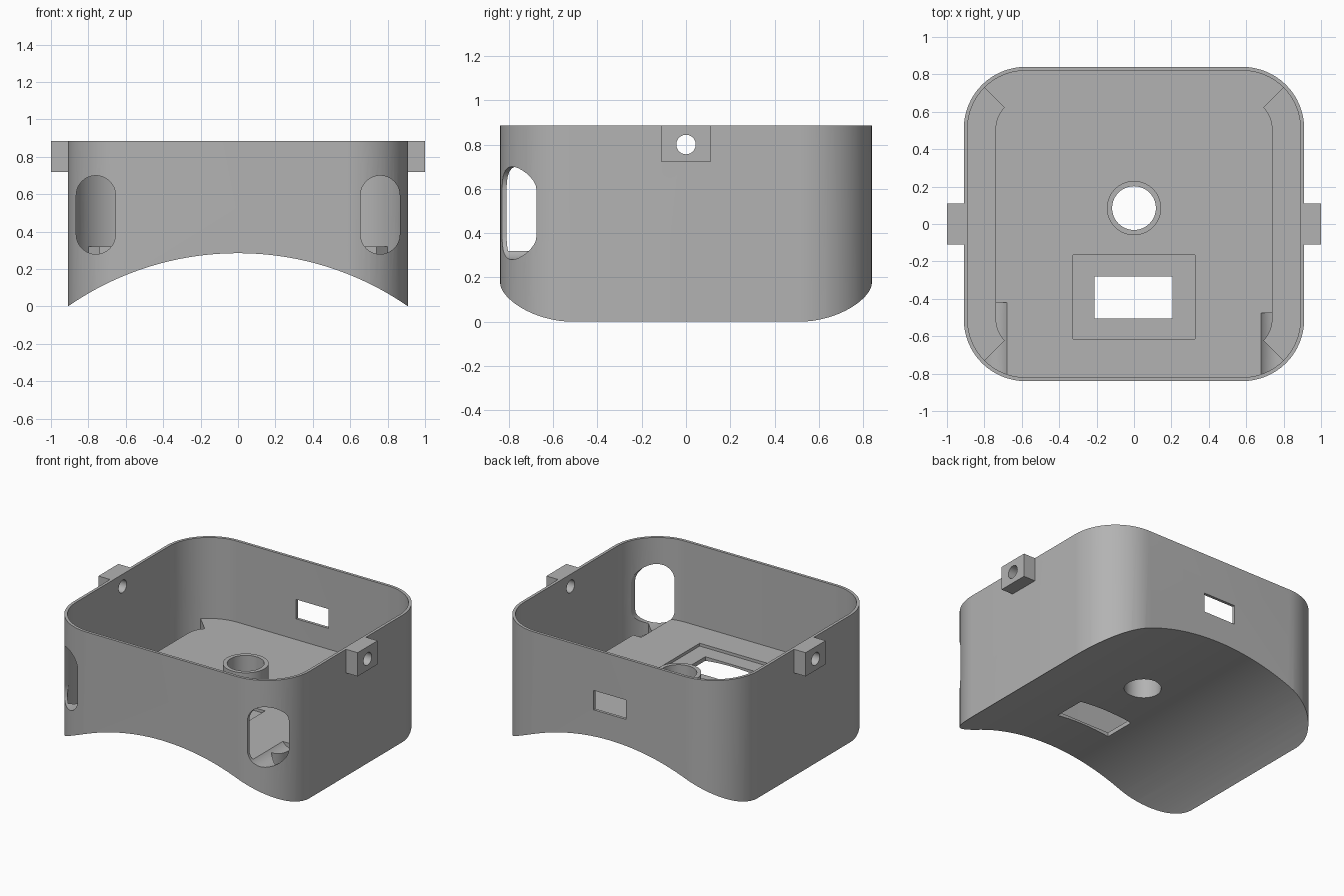
import bpy, bmesh
from math import sin, cos, radians, pi

if "Cube" in bpy.data.objects:
    bpy.data.objects.remove(bpy.data.objects["Cube"], do_unlink=True)

grey = bpy.data.materials.new("plain_grey")
grey.use_nodes = True
grey.diffuse_color = (0.45, 0.45, 0.45, 1)
grey.node_tree.nodes["Principled BSDF"].inputs["Base Color"].default_value = grey.diffuse_color

HALF_X, HALF_Y, TOP, RADIUS, WALL = 0.91, 0.84, 0.885, 0.33, 0.02
CX, CY = HALF_X - RADIUS, HALF_Y - RADIUS      # corner arc centres
FLOOR, ARCH_TOP, ARCH_R = 0.32, 0.285, 1.595
BOSS_Y = 0.085


def arc(cx, cy, r, start, end, steps=16):
    angles = [radians(start + (end - start) * i / steps) for i in range(steps + 1)]
    return [(cx + r * cos(a), cy + r * sin(a)) for a in angles]


def circle(cx, cy, r, steps=64):
    return arc(cx, cy, r, 0, 360, steps)[:-1]


def rect(x0, x1, y0, y1):
    return [(x0, y0), (x1, y0), (x1, y1), (x0, y1)]


def rounded(r):
    corners = [(1, 1), (-1, 1), (-1, -1), (1, -1)]
    return [p for i, (sx, sy) in enumerate(corners)
            for p in arc(sx * CX, sy * CY, r, 90 * i, 90 * i + 90)]


def prism(name, outline, axis, low, high):
    """Extrude a 2D outline along an axis."""
    place = {"x": lambda p, q: (low, p, q),
             "y": lambda p, q: (p, low, q),
             "z": lambda p, q: (p, q, low)}[axis]
    bm = bmesh.new()
    face = bm.faces.new([bm.verts.new(place(p, q)) for p, q in outline])
    new = bmesh.ops.extrude_face_region(bm, geom=[face])["geom"]
    shift = [high - low if a == axis else 0 for a in "xyz"]
    bmesh.ops.translate(bm, vec=shift, verts=[v for v in new if isinstance(v, bmesh.types.BMVert)])
    bmesh.ops.recalc_face_normals(bm, faces=bm.faces)
    mesh = bpy.data.meshes.new(name)
    bm.to_mesh(mesh)
    bm.free()
    mesh.materials.append(grey)
    obj = bpy.data.objects.new(name, mesh)
    bpy.context.collection.objects.link(obj)
    return obj


def cut(target, *shape):
    """Subtract a prism from the target."""
    cutter = prism("cutter", *shape)
    cutter.hide_render = True
    mod = target.modifiers.new("cut", "BOOLEAN")
    mod.operation, mod.solver, mod.object = "DIFFERENCE", "EXACT", cutter
    bpy.context.view_layer.objects.active = target
    bpy.ops.object.modifier_apply(modifier=mod.name)
    bpy.data.objects.remove(cutter, do_unlink=True)


# Shell: rounded box, hollow above the floor, arched underneath
shell = prism("shell", rounded(RADIUS), "z", 0, TOP)
cut(shell, rounded(RADIUS - WALL), "z", FLOOR, 1.2)
cut(shell, circle(0, ARCH_TOP - ARCH_R, ARCH_R, 192), "y", -1.2, 1.2)

# Sunken channels along both side walls, ending halfway round each corner
outer, inner = RADIUS - WALL, 0.16
channel = (arc(CX, -CY, outer, -45, 0, 8) + arc(CX, CY, outer, 0, 45, 8)
           + arc(CX, CY, inner, 45, 0, 8) + arc(CX, -CY, inner, 0, -45, 8))
for side in (1, -1):
    cut(shell, [(side * x, y) for x, y in channel], "z", 0.17, 0.5)

# Front corner slots that also groove the floor behind them
slot = arc(0.76, 0.595, 0.105, 0, 180) + arc(0.76, 0.385, 0.105, 180, 360)
for side, depth in ((1, -0.475), (-1, -0.42)):
    cut(shell, [(side * x, z) for x, z in slot], "y", -1.2, depth)

# Back window, floor recess with opening, round floor hole, screw holes
cut(shell, rect(-0.125, 0.125, 0.465, 0.6), "y", 0.7, 1)
cut(shell, rect(-0.325, 0.325, -0.615, -0.165), "z", 0.3, 0.5)
cut(shell, rect(-0.21, 0.205, -0.505, -0.28), "z", 0.1, 0.5)
cut(shell, circle(0, BOSS_Y, 0.117), "z", 0.1, 0.6)
screw_hole = circle(0, 0.8, 0.044, 32)
cut(shell, screw_hole, "x", -1.2, 1.2)

# Raised ring round the floor hole
boss = prism("floor_ring", circle(0, BOSS_Y, 0.145), "z", FLOOR, 0.47)
cut(boss, circle(0, BOSS_Y, 0.117), "z", 0.1, 0.6)

# Drilled side lugs
parts = [shell, boss]
for name, low, high in (("left_lug", HALF_X, 1), ("right_lug", -1, -HALF_X)):
    lug = prism(name, rect(-0.11, 0.11, 0.72, TOP), "x", low, high)
    cut(lug, screw_hole, "x", -1.2, 1.2)
    parts.append(lug)

# Smooth the curved walls, keep edges sharp
bpy.ops.object.select_all(action="DESELECT")
for obj in parts:
    obj.select_set(True)
bpy.context.view_layer.objects.active = shell
bpy.ops.object.shade_smooth_by_angle(angle=radians(25))
